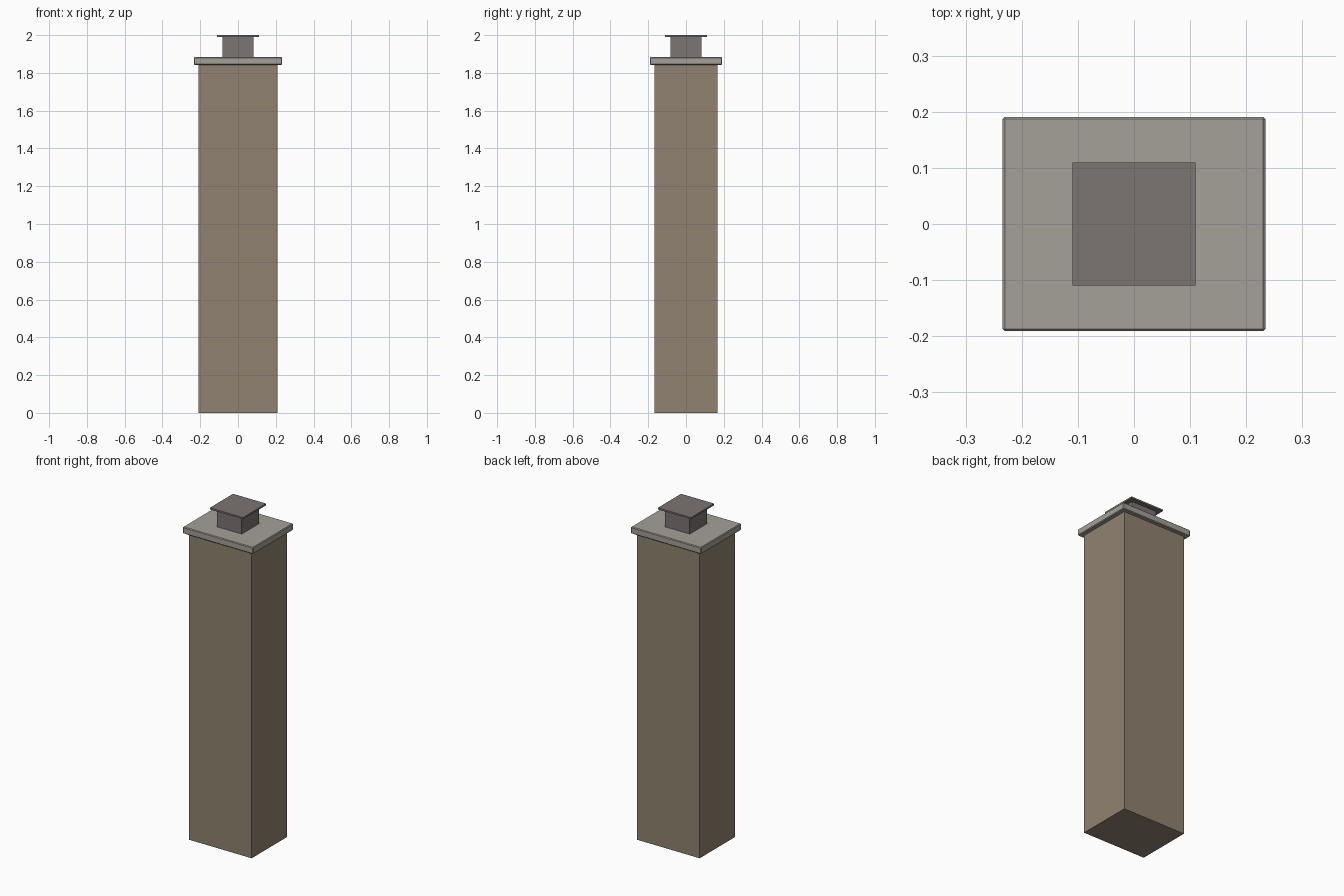
import bpy

default = bpy.data.objects.get("Cube")
if default:
    bpy.data.objects.remove(default, do_unlink=True)


def make_material(name, color):
    mat = bpy.data.materials.new(name)
    mat.use_nodes = True
    mat.diffuse_color = (*color, 1)
    bsdf = next(n for n in mat.node_tree.nodes if n.type == "BSDF_PRINCIPLED")
    bsdf.inputs["Base Color"].default_value = (*color, 1)
    return mat


def add_block(name, half_x, half_y, bottom, top, mat, bevel=0):
    bpy.ops.mesh.primitive_cube_add(size=2, location=(0, 0, (bottom + top) / 2))
    block = bpy.context.object
    block.name = name
    block.scale = (half_x, half_y, (top - bottom) / 2)
    bpy.ops.object.transform_apply(location=False, rotation=False, scale=True)
    block.data.materials.append(mat)
    if bevel:
        mod = block.modifiers.new("chamfer", "BEVEL")
        mod.width = bevel
        mod.segments = 1
    return block


render = make_material("tan render", (0.28, 0.226, 0.163))
stone = make_material("pale stone", (0.375, 0.356, 0.319))
metal = make_material("dark grey metal", (0.2, 0.177, 0.17))

# Chimney shaft and overhanging coping slab
add_block("chimney_shaft", 0.209, 0.168, 0, 1.845, render)
add_block("coping_slab", 0.234, 0.191, 1.843, 1.883, stone, bevel=0.004)

# Square flue with a thin rain cap
add_block("flue", 0.083, 0.083, 1.88, 1.99, metal)
add_block("rain_cap", 0.11, 0.11, 1.99, 2, metal)
